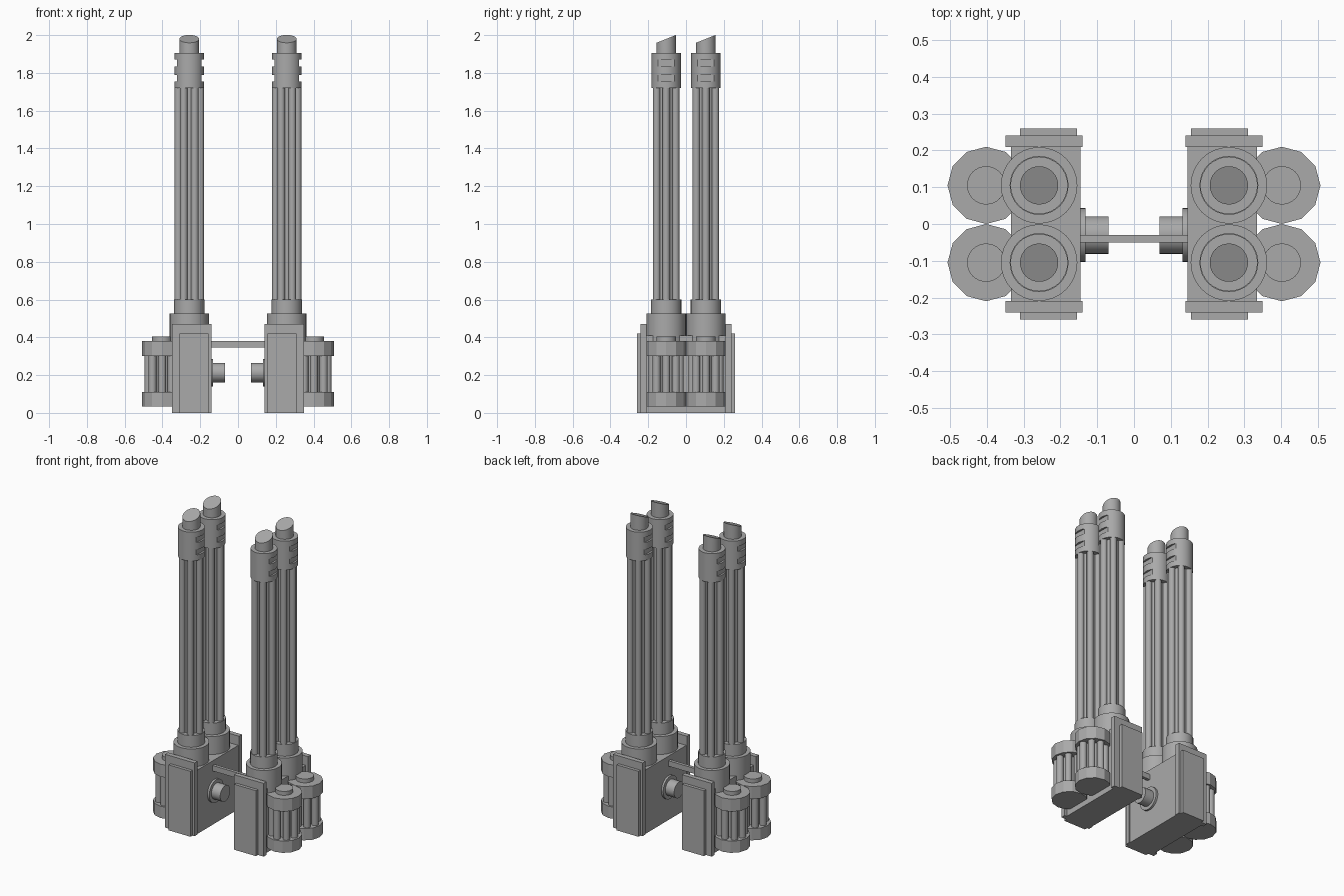
import bpy
import bmesh
from math import cos, sin, pi, radians
from mathutils import Matrix, Vector

cube = bpy.data.objects.get("Cube")
if cube:
    bpy.data.objects.remove(cube, do_unlink=True)

grey = bpy.data.materials.new("gunmetal_grey")
grey.use_nodes = True
GREY = (0.4, 0.4, 0.4, 1)
grey.diffuse_color = GREY
grey.node_tree.nodes["Principled BSDF"].inputs["Base Color"].default_value = GREY


def finish(name, bm, smooth=True):
    mesh = bpy.data.meshes.new(name)
    bm.to_mesh(mesh)
    bm.free()
    mesh.materials.append(grey)
    obj = bpy.data.objects.new(name, mesh)
    bpy.context.collection.objects.link(obj)
    if smooth:
        bpy.ops.object.select_all(action="DESELECT")
        obj.select_set(True)
        bpy.context.view_layer.objects.active = obj
        bpy.ops.object.shade_smooth_by_angle(angle=radians(28))
    return obj


def add_cyl(bm, x, y, z0, z1, r, sides=32):
    """Upright cylinder; returns its vertices."""
    place = Matrix.Translation((x, y, (z0 + z1) / 2))
    return bmesh.ops.create_cone(bm, cap_ends=True, segments=sides, radius1=r, radius2=r,
                                 depth=z1 - z0, matrix=place)["verts"]


def add_rods(bm, x, y, z0, z1, ring, r, count):
    for i in range(count):
        a = 2 * pi * i / count
        add_cyl(bm, x + ring * cos(a), y + ring * sin(a), z0, z1, r, 16)


def box(name, x, y, z):
    bm = bmesh.new()
    verts = bmesh.ops.create_cube(bm, size=1)["verts"]
    for v in verts:
        v.co = Vector([lo + (c + 0.5) * (hi - lo) for c, (lo, hi) in zip(v.co, (x, y, z))])
    return finish(name, bm, False)


def barrel(tag, x, y):
    # Stepped collar at the breech
    bm = bmesh.new()
    add_cyl(bm, x, y, 0.37, 0.525, 0.104)
    add_cyl(bm, x, y, 0.525, 0.6, 0.08)
    finish("barrel_collar_" + tag, bm)
    # Bundle of rods around a core
    bm = bmesh.new()
    add_cyl(bm, x, y, 0.6, 1.72, 0.05)
    add_rods(bm, x, y, 0.6, 1.72, 0.058, 0.02, 6)
    finish("barrel_rods_" + tag, bm)
    # Muzzle sleeve with two flat vents on each side
    bm = bmesh.new()
    levels = [1.72, 1.755, 1.79, 1.835, 1.87, 1.905]
    for i, (z0, z1) in enumerate(zip(levels, levels[1:])):
        for v in add_cyl(bm, x, y, z0, z1, 0.078):
            if i % 2:
                v.co.x = max(x - 0.065, min(x + 0.065, v.co.x))
    finish("muzzle_" + tag, bm)
    # Slanted tip
    bm = bmesh.new()
    for v in add_cyl(bm, x, y, 1.9, 1.98, 0.052):
        if v.co.z > 1.95:
            v.co.z += (v.co.y - y) * 0.4
    finish("barrel_tip_" + tag, bm)


def pod(tag, x, y):
    # Faceted end drums
    bm = bmesh.new()
    for z0, z1 in ((0.035, 0.11), (0.3, 0.38)):
        add_cyl(bm, x, y, z0, z1, 0.105, 12)
    finish("drum_ends_" + tag, bm, False)
    # Rods between the drums and the raised cap
    bm = bmesh.new()
    add_cyl(bm, x, y, 0.1, 0.405, 0.052)
    add_rods(bm, x, y, 0.11, 0.3, 0.072, 0.021, 8)
    finish("drum_rods_" + tag, bm)


for s, side in ((1, "left"), (-1, "right")):
    def span(a, b):
        return tuple(sorted((s * a, s * b)))

    # Housing and its layered end plates
    box("housing_" + side, span(0.145, 0.334), (-0.21, 0.21), (0, 0.41))
    for f, end in ((1, "back"), (-1, "front")):
        tag = side + "_" + end
        box("end_plate_" + tag, span(0.14, 0.35), sorted((f * 0.21, f * 0.24)), (0, 0.47))
        box("outer_plate_" + tag, span(0.155, 0.31), sorted((f * 0.24, f * 0.26)), (0, 0.42))
        barrel(tag, s * 0.258, f * 0.105)
        pod(tag, s * 0.402, f * 0.105)

    # Axle stub with flange on the inner face
    bm = bmesh.new()
    add_cyl(bm, 0, 0, 0.07, 0.15, 0.051)
    add_cyl(bm, 0, 0, 0.132, 0.15, 0.073)
    turn = Matrix.Rotation(s * pi / 2, 4, "Y")
    bmesh.ops.transform(bm, matrix=Matrix.Translation((0, -0.03, 0.213)) @ turn, verts=bm.verts)
    finish("axle_stub_" + side, bm)

# Bar joining the two housings
box("cross_bar", (-0.15, 0.15), (-0.05, -0.03), (0.345, 0.38))
